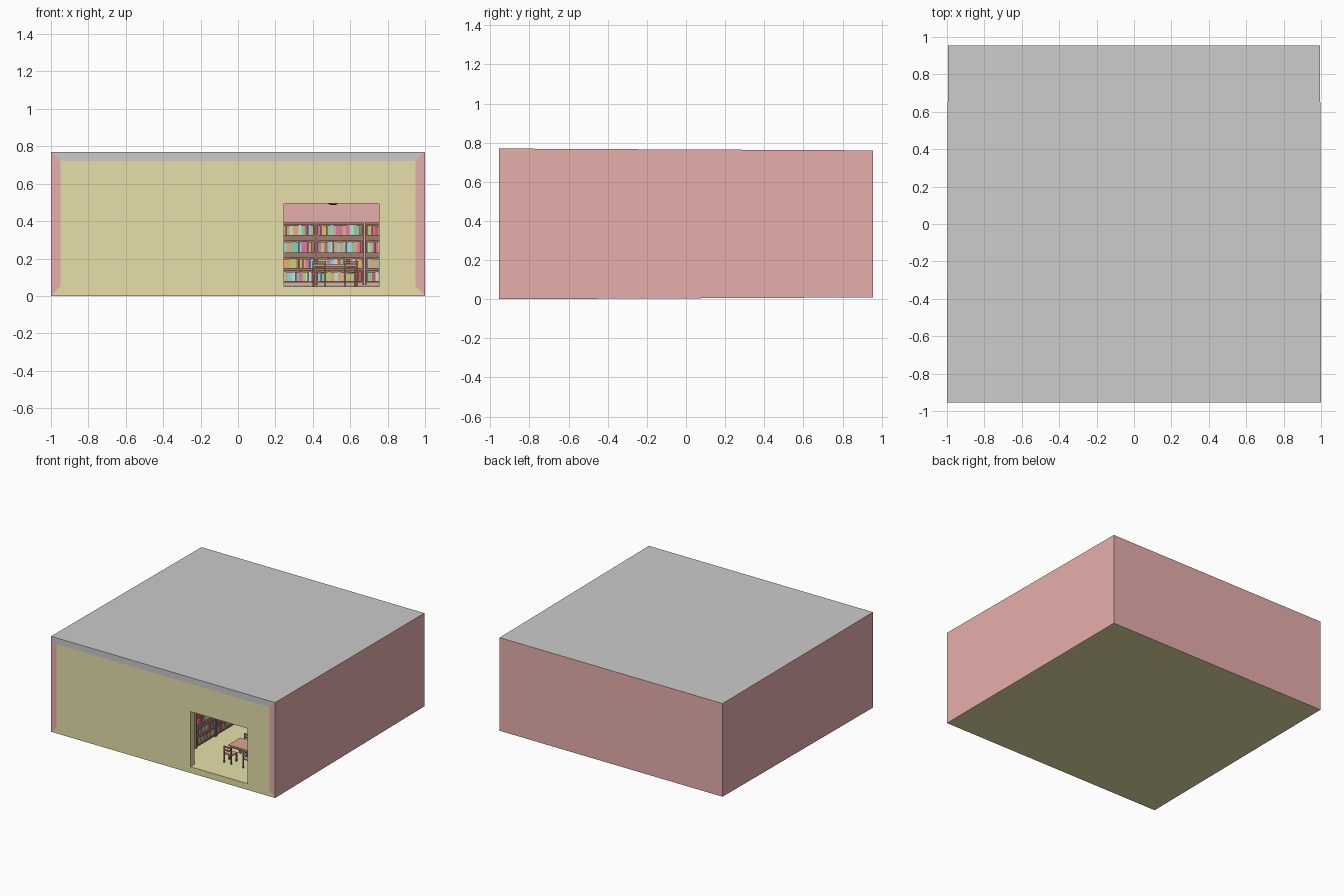
import bpy, bmesh, math, random
from mathutils import Matrix, Vector

if "Cube" in bpy.data.objects:
    bpy.data.objects.remove(bpy.data.objects["Cube"])

random.seed(4)
FLOOR, CEIL = 0.05, 0.72
FRONT, BACK, WALL = -0.955, 0.955, 0.05


def mat(name, rgb):
    m = bpy.data.materials.new(name)
    m.diffuse_color = (*rgb, 1)
    m.use_nodes = True
    m.node_tree.nodes["Principled BSDF"].inputs["Base Color"].default_value = m.diffuse_color
    return m


OLIVE = mat("olive_plaster", (0.80, 0.74, 0.40))
RED = mat("red_plaster", (0.80, 0.43, 0.41))
GREY = mat("ceiling_grey", (0.8, 0.8, 0.8))
WOOD = mat("brown_wood", (0.36, 0.20, 0.15))
TOP = mat("table_wood", (0.72, 0.38, 0.31))
DARK = mat("lamp_shade", (0.10, 0.13, 0.14))
BOOKS = [mat("book_" + n, c) for n, c in (
    ("green", (0.30, 0.62, 0.38)), ("blue", (0.30, 0.68, 0.85)), ("mint", (0.55, 0.80, 0.72)),
    ("red", (0.75, 0.10, 0.12)), ("pink", (0.75, 0.18, 0.42)), ("orange", (0.85, 0.42, 0.18)),
    ("lime", (0.52, 0.66, 0.20)))]


def finish(bm, name, mats):
    bmesh.ops.recalc_face_normals(bm, faces=bm.faces)
    me = bpy.data.meshes.new(name)
    bm.to_mesh(me)
    bm.free()
    for m in mats:
        me.materials.append(m)
    return place(me, name)


def place(me, name, loc=(0, 0, 0), rot=0):
    ob = bpy.data.objects.new(name, me)
    ob.location, ob.rotation_euler.z = loc, rot
    bpy.context.collection.objects.link(ob)
    return ob


def box(bm, x0, x1, y0, y1, z0, z1, mi=0):
    m = Matrix.Translation(((x0 + x1) / 2, (y0 + y1) / 2, (z0 + z1) / 2)) @ \
        Matrix.Diagonal((x1 - x0, y1 - y0, z1 - z0, 1))
    for v in bmesh.ops.create_cube(bm, size=1, matrix=m)["verts"]:
        for f in v.link_faces:
            f.material_index = mi


# Room shell: floor, side walls, ceiling and back wall, open at the front
bm = bmesh.new()


def ring(x, z0, z1, y, t):
    pts = ((-x, z0), (x, z0), (x, z1), (-x, z1))
    return [bm.verts.new((px * (1 - 0.005 * t), y, pz + (0.385 - pz) * 0.024 * t)) for px, pz in pts]


fo, fi = ring(1, 0, 0.77, FRONT, 0), ring(0.95, FLOOR, CEIL, FRONT, 0)
bo, bi = ring(1, 0, 0.77, BACK, 1), ring(0.95, FLOOR, CEIL, BACK - WALL, 1)
for i, mi in enumerate((0, 1, 2, 1)):
    j = (i + 1) % 4
    for a, b in ((fo, bo), (fo, fi), (fi, bi)):
        bm.faces.new((a[i], a[j], b[j], b[i])).material_index = mi
for r in (bo, bi):
    bm.faces.new(r).material_index = 1
finish(bm, "room_shell", [OLIVE, RED, GREY])

# Front wall with the doorway
bm = bmesh.new()
outline = ((-0.95, FLOOR), (0.245, FLOOR), (0.245, 0.495), (0.755, 0.495),
           (0.755, FLOOR), (0.95, FLOOR), (0.95, CEIL), (-0.95, CEIL))
face = bm.faces.new([bm.verts.new((x, FRONT, z)) for x, z in outline])
ext = bmesh.ops.extrude_face_region(bm, geom=[face], use_keep_orig=True)["geom"]
bmesh.ops.translate(bm, vec=(0, WALL, 0), verts=[v for v in ext if isinstance(v, bmesh.types.BMVert)])
finish(bm, "front_wall", [OLIVE])


# Bookshelf unit: uprights, back panel, boards and books, facing -y
def bookshelf(name):
    bm = bmesh.new()
    w, d = 0.127, 0.085
    for s in (-1, 1):
        x = s * (w - 0.004)
        box(bm, x - 0.004, x + 0.004, -d, 0, 0, 0.335)
    box(bm, -w + 0.008, w - 0.008, -0.006, 0, 0.015, 0.335)
    boards = ((0.014, 0.024), (0.075, 0.093), (0.145, 0.174), (0.236, 0.268), (0.323, 0.335))
    for z0, z1 in boards:
        box(bm, -w + 0.008, w - 0.008, -d, -0.006, z0, z1)
    for lo, hi in zip(boards, boards[1:]):
        x = -w + 0.009
        while x < w - 0.022:
            t = random.uniform(0.012, 0.02)
            box(bm, x, x + t, -d + random.uniform(0.008, 0.014), -0.008, lo[1],
                hi[0] - random.uniform(0.001, 0.006), random.randint(1, len(BOOKS)))
            x += t + 0.0006
    return finish(bm, name, [WOOD] + BOOKS)


units = [bookshelf("bookshelf_back_%d" % (i + 1)) for i in range(7)]
for i, u in enumerate(units):
    u.location = (-0.753 + 0.26 * i, BACK - WALL - 0.004, FLOOR + 0.007)

# Double-sided stacks running front to back
for r, cx in enumerate((0.015, -0.37, -0.75)):
    for i in range(4):
        for s in (-1, 1):
            place(units[(i * 2 + r + s) % 7].data, "bookshelf_stack",
                  (cx + 0.002 * s, -0.55 + 0.26 * i, FLOOR), s * math.pi / 2)

# Table: top, apron and legs
bm = bmesh.new()
box(bm, -0.12, 0.12, -0.075, 0.075, 0.108, 0.12, 1)
box(bm, -0.108, 0.108, -0.065, 0.065, 0.096, 0.108)
for sx in (-1, 1):
    for sy in (-1, 1):
        x, y = sx * 0.105, sy * 0.062
        box(bm, x - 0.005, x + 0.005, y - 0.005, y + 0.005, 0, 0.096)
table = finish(bm, "reading_table", [WOOD, TOP])

# Chair: seat, legs, back posts and slats, facing +y
bm = bmesh.new()
box(bm, -0.036, 0.036, -0.033, 0.033, 0.066, 0.074, 1)
for sx in (-1, 1):
    x = sx * 0.032
    box(bm, x - 0.004, x + 0.004, 0.025, 0.033, 0, 0.066)
    box(bm, x - 0.004, x + 0.004, -0.041, -0.033, 0, 0.136)
for z in (0.098, 0.122):
    box(bm, -0.028, 0.028, -0.039, -0.035, z, z + 0.012)
chair = finish(bm, "chair", [WOOD, TOP])

# Table groups along the right-hand side
first = True
for y in (-0.62, -0.12, 0.38):
    for s in (-1, 1):
        for dx in (-0.085, 0.085):
            loc, rot = (0.52 + dx, y + s * 0.095, FLOOR), 0 if s < 0 else math.pi
            if first:
                chair.location, chair.rotation_euler.z = loc, rot
                first = False
            else:
                place(chair.data, "chair", loc, rot)
    if y < -0.5:
        table.location = (0.52, y, FLOOR)
    else:
        place(table.data, "reading_table", (0.52, y, FLOOR))

# Hanging lamps: rounded shade on a cord
bm = bmesh.new()
bmesh.ops.create_uvsphere(bm, u_segments=24, v_segments=12, radius=0.05)
for f in bm.faces:
    f.smooth = True
box(bm, -0.003, 0.003, -0.003, 0.003, 0.045, CEIL - 0.535)
lamp = finish(bm, "hanging_lamp", [DARK])
lamp.location = (0.508, -0.45, 0.535)
for x, y in ((0.508, 0.45), (-0.508, -0.45), (-0.508, 0.45)):
    place(lamp.data, "hanging_lamp", (x, y, 0.535))
